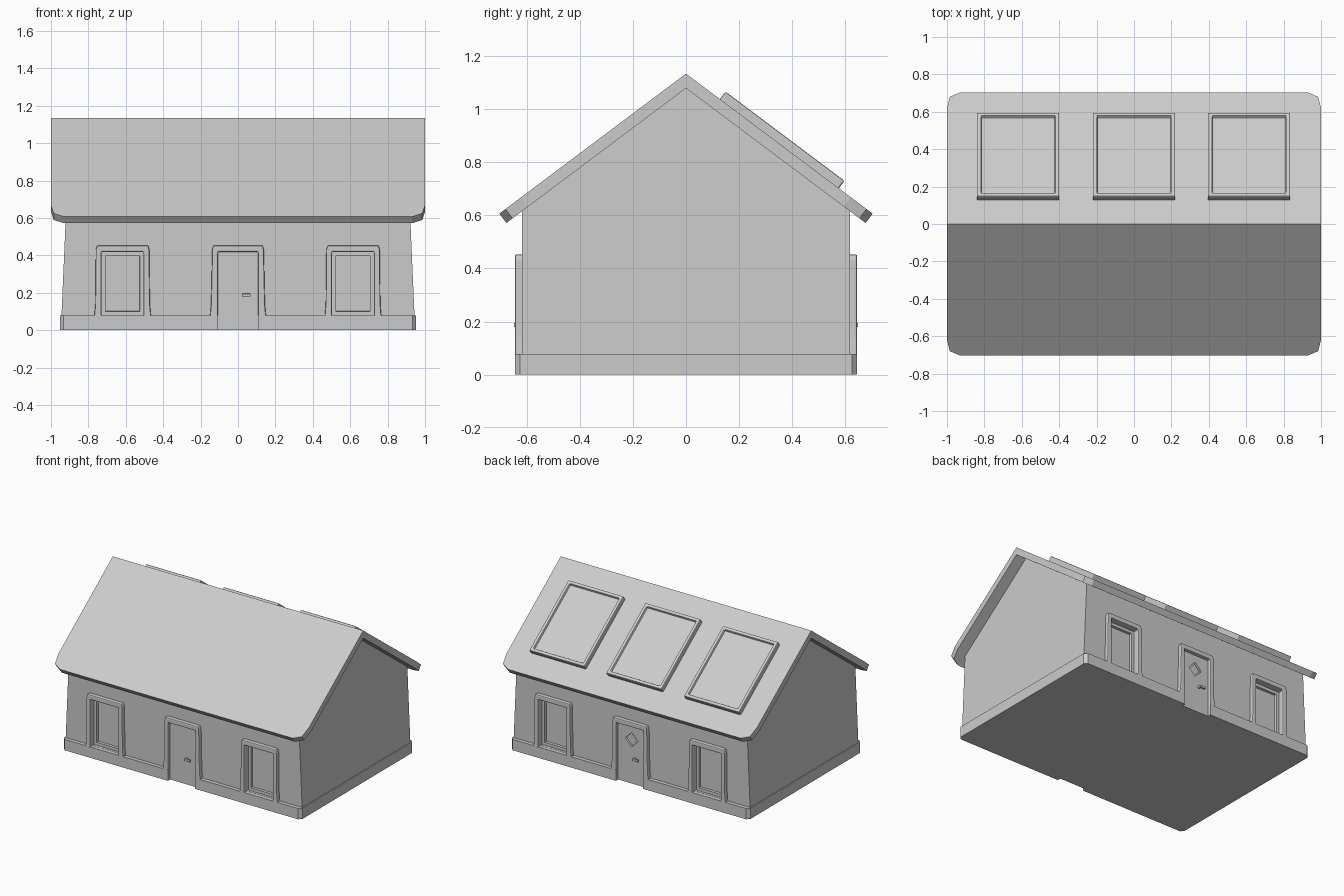
import bpy, bmesh
from mathutils import Vector

cube = bpy.data.objects.get("Cube")
if cube:
    bpy.data.objects.remove(cube, do_unlink=True)

grey = bpy.data.materials.new("plain_grey")
grey.use_nodes = True
colour = (0.6, 0.6, 0.6, 1)
grey.diffuse_color = colour
grey.node_tree.nodes["Principled BSDF"].inputs["Base Color"].default_value = colour


def solid(name, ring_a, ring_b, bevel=0, inset=0, depth=0):
    """Closed solid between two matching rings; optionally sink a panel in ring_b."""
    bm = bmesh.new()
    a = [bm.verts.new(p) for p in ring_a]
    b = [bm.verts.new(p) for p in ring_b]
    n = len(a)
    bm.faces.new(a)
    cap = bm.faces.new(b)
    for i in range(n):
        j = (i + 1) % n
        bm.faces.new((a[i], a[j], b[j], b[i]))
    bmesh.ops.recalc_face_normals(bm, faces=bm.faces[:])
    if inset:
        bmesh.ops.inset_region(bm, faces=[cap], thickness=inset)
        bmesh.ops.inset_region(bm, faces=[cap], thickness=0.002, depth=-depth)
    mesh = bpy.data.meshes.new(name)
    bm.to_mesh(mesh)
    bm.free()
    mesh.materials.append(grey)
    ob = bpy.data.objects.new(name, mesh)
    bpy.context.scene.collection.objects.link(ob)
    if bevel:
        mod = ob.modifiers.new("soft_edges", 'BEVEL')
        mod.width = bevel
        mod.segments = 2
        mod.limit_method = 'ANGLE'
    return ob


def facade(name, outline, y_in, y_out, side, **kw):
    """Extrude an (x, z) outline outwards on the front (1) or back (-1)."""
    ring = lambda y: [(side * x, -side * y, z) for x, z in outline]
    return solid(name, ring(y_in), ring(y_out), **kw)


def rect(cx, half, z0, z1):
    return [(cx - half, z0), (cx + half, z0), (cx + half, z1), (cx - half, z1)]


def carve(target, cutter):
    mod = target.modifiers.new("opening", 'BOOLEAN')
    mod.operation = 'DIFFERENCE'
    mod.solver = 'EXACT'
    mod.object = cutter
    cutter.hide_render = True
    cutter.hide_viewport = False
    bpy.context.view_layer.objects.active = target
    bpy.ops.object.modifier_apply(modifier=mod.name)
    bpy.data.objects.remove(cutter, do_unlink=True)


# Main walls with gables, end walls leaning in slightly
section = [(-0.617, 0.05, 0.945), (0.617, 0.05, 0.945), (0.617, 0.62, 0.92),
           (0, 1.09, 0.92), (-0.617, 0.62, 0.92)]
walls = solid("walls", [(-x, y, z) for y, z, x in section], section and
              [(x, y, z) for y, z, x in section])

# Plinth with clipped corners and a gap at each doorway
W, D, C, G, N = 0.952, 0.645, 0.02, 0.108, 0.612
half = [(W, -D + C), (W, D - C), (W - C, D), (G, D), (G, N),
        (-G, N), (-G, D), (-W + C, D)]
plan = half[1:] + [(-W, D - C)]
plan += [(-x, -y) for x, y in plan]
solid("plinth", [(x, y, 0) for x, y in plan], [(x, y, 0.078) for x, y in plan])

# Roof slabs with clipped eave corners, and three framed roof panels at the back
SLOPE, RIDGE, THICK = 0.75, 1.134, 0.044


def on_roof(x, y, side, lift=0):
    return Vector((x, side * (y + lift * 0.6), RIDGE - SLOPE * y + lift * 0.8))


eave = [(1, 0), (1, 0.62), (0.985, 0.68), (0.93, 0.703)]
eave += [(-x, y) for x, y in reversed(eave)]
for side, label in ((-1, "front"), (1, "back")):
    top = [on_roof(x, y, side) for x, y in eave]
    under = [on_roof(x, y, side, -THICK) if y else
             Vector((x, 0, RIDGE - THICK / 0.8)) for x, y in eave]
    solid(label + "_roof", under, top)

for cx, label in ((-0.62, "right"), (0, "middle"), (0.615, "left")):
    plan = rect(cx, 0.22, 0.128, 0.576)
    solid(label + "_roof_panel", [on_roof(x, y, 1, -0.01) for x, y in plan],
          [on_roof(x, y, 1, 0.035) for x, y in plan],
          bevel=0.006, inset=0.032, depth=0.016)


def surround(name, cx, top, bottom, inner, side):
    """Three-sided moulding standing on the plinth, splayed at its feet."""
    leg = [(inner, 0.07), (bottom, 0.07), (bottom - 0.006, 0.14), (top, 0.43),
           (top - 0.006, 0.453)]
    right = [(cx + x, z) for x, z in leg]
    left = [(cx - x, z) for x, z in reversed(leg)]
    outline = right + left + [(cx - inner, 0.418), (cx + inner, 0.418)]
    facade(name, outline, 0.6, 0.645, side, bevel=0.007)


# Windows and doors, repeated on both long walls
for side, label in ((1, "front"), (-1, "back")):
    for cx, hand in ((-0.617, "a"), (0.615, "b")):
        name = f"{label}_window_{hand}"
        opening = rect(cx, 0.113, 0.079, 0.418)
        carve(walls, facade("cutter", opening, 0.57, 0.7, side))
        surround(name + "_surround", cx, 0.143, 0.152, 0.113, side)
        facade(name, opening, 0.56, 0.6, side, inset=0.03, depth=0.018)

    surround(label + "_door_surround", 0, 0.138, 0.15, 0.108, side)
    carve(walls, facade("cutter", rect(0, 0.108, 0, 0.418), 0.59, 0.7, side))
    door = facade(label + "_door", rect(0, 0.108, 0, 0.418), 0.58, 0.62, side)
    if side < 0:
        # Diamond light in the back door
        diamond = lambda r: [(0, 0.315 - r), (r, 0.315), (0, 0.315 + r), (-r, 0.315)]
        carve(door, facade("cutter", diamond(0.052), 0.605, 0.7, side))
        facade("door_light", diamond(0.04), 0.6, 0.612, side)
    facade(label + "_handle_stem", rect(0.028, 0.006, 0.18, 0.194), 0.61, 0.64, side)
    facade(label + "_handle", rect(0.044, 0.023, 0.179, 0.195), 0.634, 0.648, side,
           bevel=0.003)
